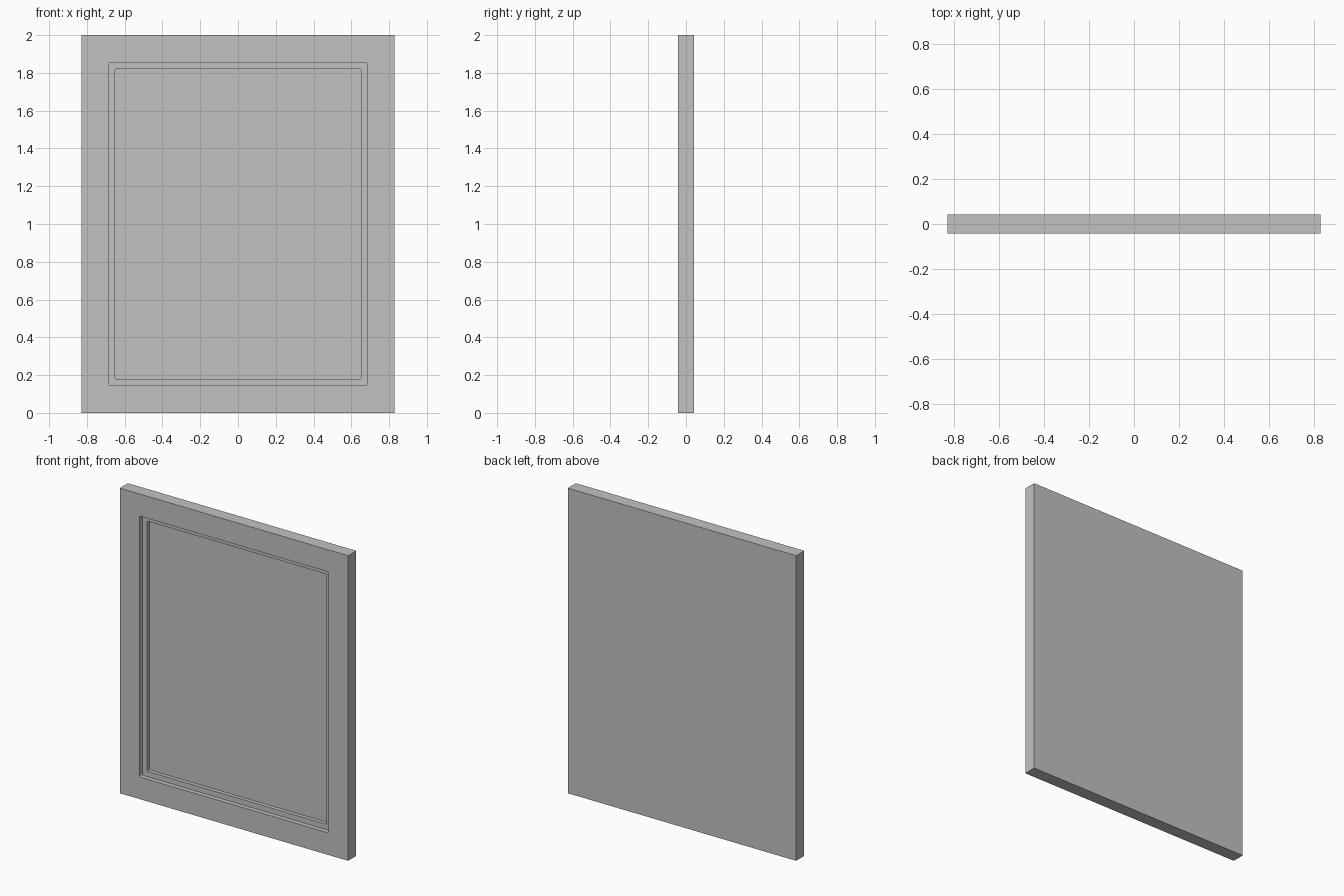
import bpy, bmesh, math

if "Cube" in bpy.data.objects:
    bpy.data.objects.remove(bpy.data.objects["Cube"])

SEG = 4                      # segments per rounded corner
HALF_W, HALF_D = 0.828, 0.042

bm = bmesh.new()


def loop(hx, hz, r, y):
    """Rounded rectangle of vertices; radius 0 repeats one vertex per corner."""
    out = []
    for i, (sx, sz) in enumerate([(1, 1), (-1, 1), (-1, -1), (1, -1)]):
        shared = None
        for k in range(SEG + 1):
            if r == 0 and shared:
                out.append(shared)
                continue
            a = math.pi / 2 * (i + k / SEG)
            if r == 0:
                co = (sx * hx, y, 1 + sz * hz)
            else:
                co = (sx * (hx - r) + r * math.cos(a), y,
                      1 + sz * (hz - r) + r * math.sin(a))
            shared = bm.verts.new(co)
            out.append(shared)
    return out


def bridge(a, b):
    n = len(a)
    for i in range(n):
        j = (i + 1) % n
        vs = list(dict.fromkeys([a[i], a[j], b[j], b[i]]))
        if len(vs) > 2:
            bm.faces.new(vs)


# Slab from the back, over the front rim, down two recessed steps
loops = [
    loop(HALF_W, 1.0, 0, HALF_D),
    loop(HALF_W, 1.0, 0, -HALF_D),
    loop(0.685, 0.855, 0.009, -HALF_D),
    loop(0.685, 0.855, 0.009, -0.012),
    loop(0.65, 0.82, 0.005, -0.012),
    loop(0.65, 0.82, 0.005, 0.013),
]
for a, b in zip(loops, loops[1:]):
    if a is loops[0]:
        # outer sides: one quad per side
        bridge(a[::SEG + 1], b[::SEG + 1])
    else:
        bridge(a, b)
bm.faces.new(loops[0][::SEG + 1])    # back
bm.faces.new(loops[-1])              # recessed panel floor
bmesh.ops.recalc_face_normals(bm, faces=bm.faces[:])

mesh = bpy.data.meshes.new("recessed_panel")
bm.to_mesh(mesh)
bm.free()
panel = bpy.data.objects.new("recessed_panel", mesh)
bpy.context.collection.objects.link(panel)

# Plain grey finish
grey = bpy.data.materials.new("grey")
grey.diffuse_color = (0.54, 0.54, 0.54, 1)
grey.use_nodes = True
grey.node_tree.nodes["Principled BSDF"].inputs["Base Color"].default_value = grey.diffuse_color
mesh.materials.append(grey)
